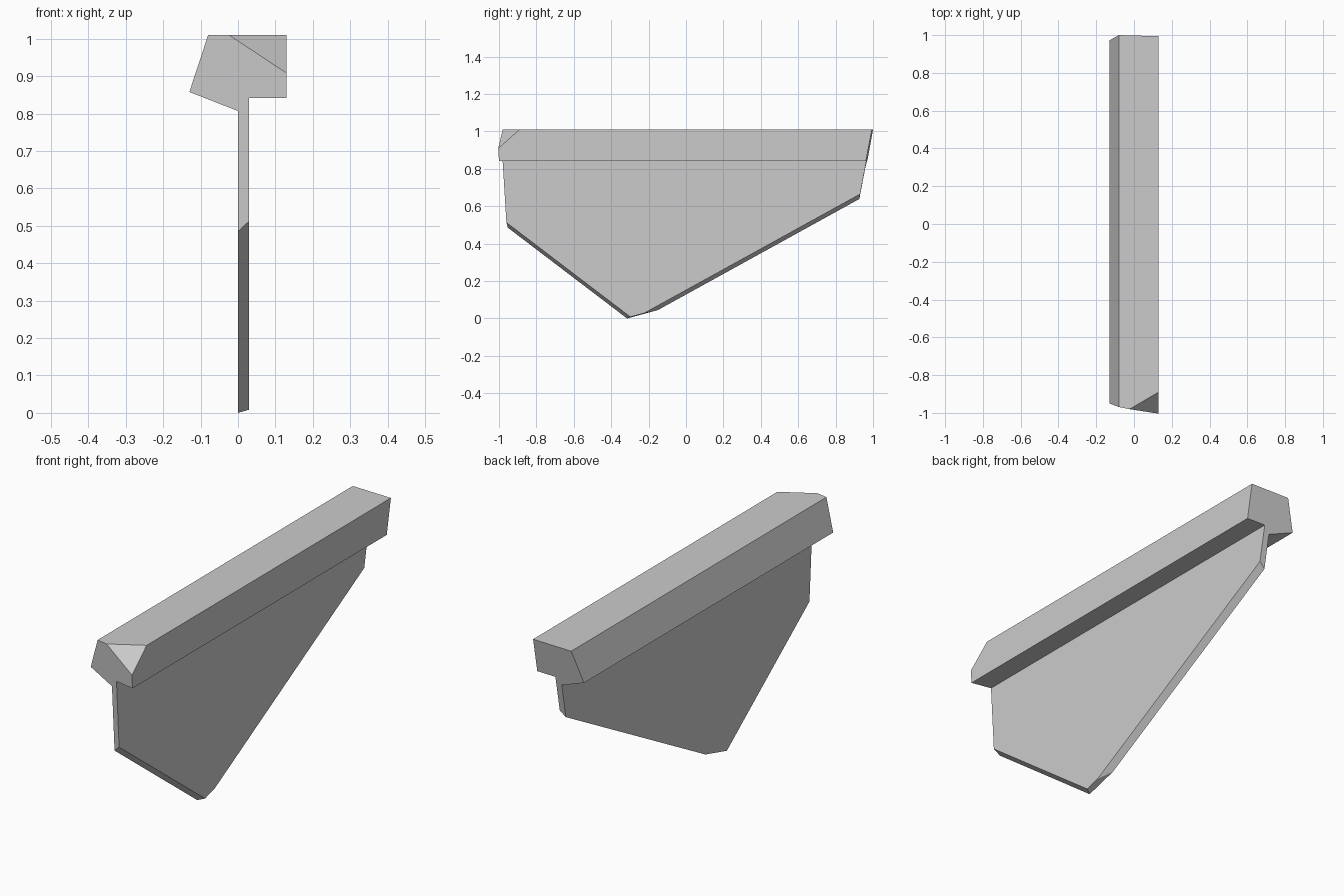
import bpy
import bmesh
from mathutils import Vector

cube = bpy.data.objects.get("Cube")
if cube:
    bpy.data.objects.remove(cube, do_unlink=True)

# Plain grey for the whole piece
grey = bpy.data.materials.new("plain_grey")
grey.use_nodes = True
colour = (0.6, 0.6, 0.6, 1)
grey.diffuse_color = colour
grey.node_tree.nodes["Principled BSDF"].inputs["Base Color"].default_value = colour


def trim(bm, a, b, c, inside):
    """Cut along the plane through three points, keep the inside, close the cut."""
    a, b, c = Vector(a), Vector(b), Vector(c)
    normal = (b - a).cross(c - a).normalized()
    if normal.dot(Vector(inside) - a) > 0:
        normal.negate()
    cut = bmesh.ops.bisect_plane(
        bm, geom=bm.verts[:] + bm.edges[:] + bm.faces[:], dist=1e-5,
        plane_co=a, plane_no=normal, clear_outer=True)
    rim = [e for e in cut["geom_cut"] if isinstance(e, bmesh.types.BMEdge) and e.is_boundary]
    bmesh.ops.contextual_create(bm, geom=rim)


# Cross-section: heavy top rail with a thin web hanging below
section = [(-0.13, 0.858), (-0.08, 1.01), (0.13, 1.01), (0.13, 0.842),
           (0.03, 0.842), (0.03, -0.1), (0, -0.1), (0, 0.807)]
bm = bmesh.new()
profile = bm.faces.new([bm.verts.new((x, -1.2, z)) for x, z in section])
swept = bmesh.ops.extrude_face_region(bm, geom=[profile], use_keep_orig=True)
moved = [v for v in swept["geom"] if isinstance(v, bmesh.types.BMVert)]
bmesh.ops.translate(bm, verts=moved, vec=(0, 2.4, 0))
bmesh.ops.recalc_face_normals(bm, faces=bm.faces[:])

cuts = [
    # slanted front end and back end
    ((0.13, -1, 0.842), (-0.13, -0.95, 0.858), (0.03, -0.96, 0.51)),
    ((-0.08, 1, 1.01), (0.13, 0.994, 1.01), (0.03, 0.93, 0.66)),
    # bevelled lower edges of the web
    ((0, -0.955, 0.487), (0, -0.315, 0), (0.03, -0.96, 0.513)),
    ((0, -0.15, 0.045), (0, 0.92, 0.635), (0.03, 0.925, 0.662)),
    ((0, -0.315, 0), (0, -0.15, 0.045), (0.03, -0.3, 0.008)),
    # chipped front corner of the rail
    ((-0.02, -0.978, 1.01), (0.13, -0.89, 1.01), (0.13, -1, 0.912)),
]
for a, b, c in cuts:
    trim(bm, a, b, c, (0.015, 0, 0.7))
bmesh.ops.recalc_face_normals(bm, faces=bm.faces[:])

mesh = bpy.data.meshes.new("rail_with_web")
bm.to_mesh(mesh)
bm.free()
mesh.materials.append(grey)
rail = bpy.data.objects.new("rail_with_web", mesh)
bpy.context.collection.objects.link(rail)
